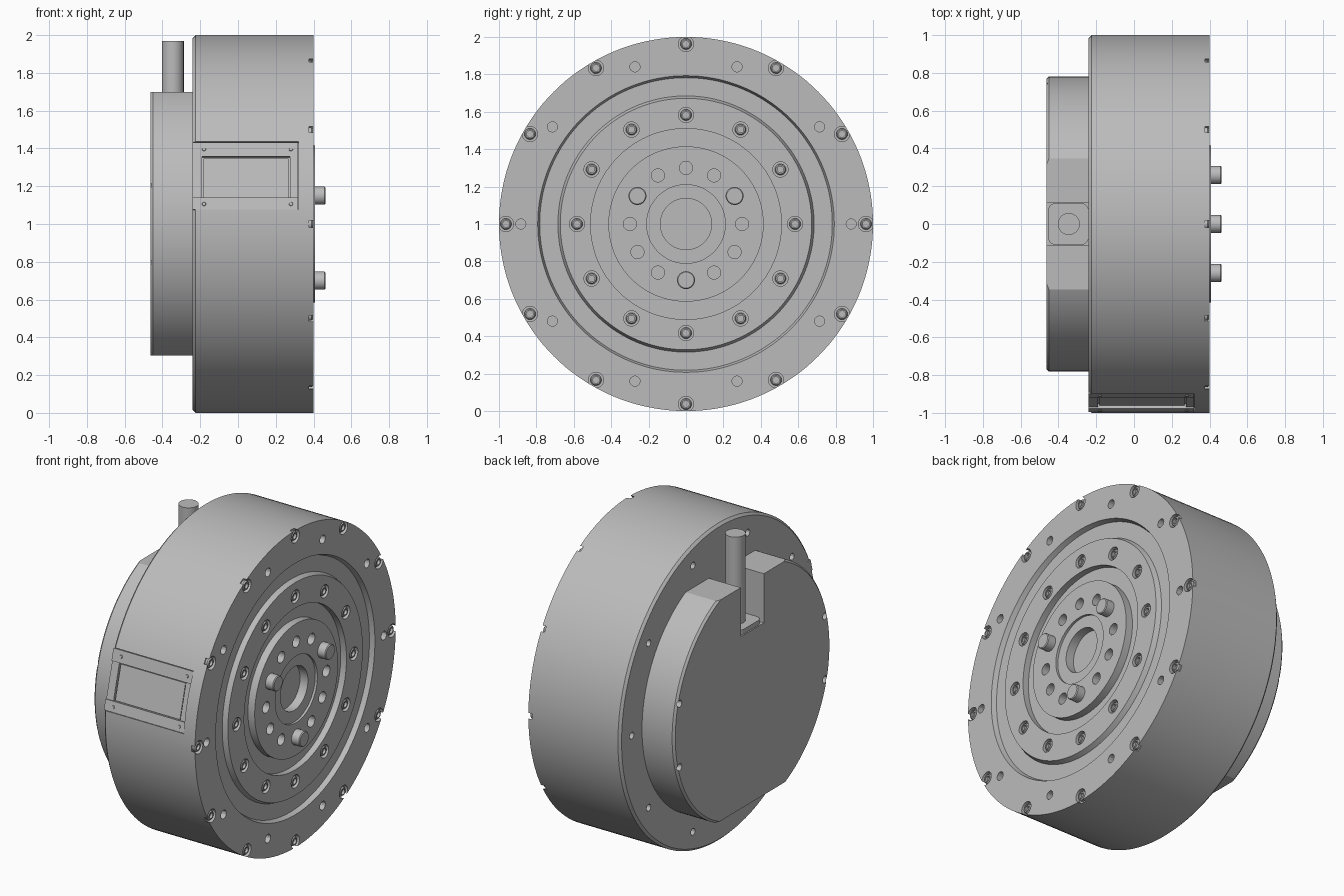
import bpy, bmesh, math
from mathutils import Matrix, Vector

cube = bpy.data.objects.get("Cube")
if cube:
    bpy.data.objects.remove(cube, do_unlink=True)

grey = bpy.data.materials.new("machined grey")
grey.use_nodes = True
COLOUR = (0.5, 0.5, 0.5, 1)
grey.diffuse_color = COLOUR
grey.node_tree.nodes["Principled BSDF"].inputs["Base Color"].default_value = COLOUR


def lathe(bm, profile, y=0, z=1, seg=24, phase=0):
    """Closed solid turned about the x axis; profile is (x, radius) from back to front."""
    rings = []
    for x, r in profile:
        rings.append([bm.verts.new((x, y + r * math.cos(a), z + r * math.sin(a)))
                      for a in (phase + math.tau * i / seg for i in range(seg))])
    for a, b in zip(rings, rings[1:]):
        for i in range(seg):
            j = (i + 1) % seg
            bm.faces.new((a[i], a[j], b[j], b[i]))
    bm.faces.new(rings[0][::-1])
    bm.faces.new(rings[-1])


def box(bm, lo, hi, matrix=Matrix()):
    lo, hi = Vector(lo), Vector(hi)
    place = matrix @ Matrix.Translation((lo + hi) / 2) @ Matrix.Diagonal((*(hi - lo), 1))
    bmesh.ops.create_cube(bm, size=1, matrix=place)


def ring(radius, count, skip=()):
    """Points (y, z) on a bolt circle."""
    return [(radius * math.cos(math.tau * i / count), 1 + radius * math.sin(math.tau * i / count))
            for i in range(count) if i not in skip]


def finish(name, bm, smooth=True):
    bmesh.ops.recalc_face_normals(bm, faces=bm.faces)
    mesh = bpy.data.meshes.new(name)
    bm.to_mesh(mesh)
    bm.free()
    ob = bpy.data.objects.new(name, mesh)
    bpy.context.collection.objects.link(ob)
    mesh.materials.append(grey)
    if smooth:
        shade(ob)
    return ob


def shade(ob):
    bpy.ops.object.select_all(action='DESELECT')
    ob.select_set(True)
    bpy.context.view_layer.objects.active = ob
    bpy.ops.object.shade_smooth_by_angle(angle=math.radians(25))


def carve(ob, bm):
    cutter = finish("cutter", bm, False)
    cutter.hide_render = True
    mod = ob.modifiers.new("cut", 'BOOLEAN')
    mod.operation, mod.solver, mod.object = 'DIFFERENCE', 'EXACT', cutter
    bpy.context.view_layer.objects.active = ob
    bpy.ops.object.modifier_apply(modifier=mod.name)
    bpy.data.objects.remove(cutter, do_unlink=True)
    shade(ob)


FACE, BACK, HUB = 0.40, -0.24, 0.407
outer_bolts, inner_bolts = ring(0.963, 12), ring(0.583, 12)
dowels = ring(0.883, 10)
PINS = (1, 5, 9)

# Main drum, with the stepped front face turned in one profile
bm = bmesh.new()
lathe(bm, [(BACK, 0.985), (BACK + 0.015, 1), (FACE, 1), (FACE, 0.793),
           (FACE - 0.03, 0.782), (FACE - 0.03, 0.685), (FACE, 0.672),
           (FACE, 0.51), (FACE - 0.04, 0.51), (FACE - 0.04, 0.415), (HUB, 0.415),
           (HUB, 0.21), (HUB - 0.015, 0.21), (HUB - 0.015, 0.137), (HUB - 0.07, 0.137)],
      seg=144)
drum = finish("drum", bm)

# Bolt recesses, dowel holes and hub holes
bm = bmesh.new()
for y, z in outer_bolts + inner_bolts:
    lathe(bm, [(FACE - 0.025, 0.041), (FACE + 0.05, 0.041)], y, z)
for y, z in dowels:
    lathe(bm, [(FACE - 0.06, 0.027), (FACE + 0.05, 0.027)], y, z, 16)
    lathe(bm, [(BACK - 0.05, 0.021), (BACK + 0.06, 0.021)], y, z, 16)
for y, z in ring(0.3, 12, PINS):
    lathe(bm, [(HUB - 0.06, 0.035), (HUB + 0.05, 0.035)], y, z)
carve(drum, bm)

# Flat side pocket for the access cover, lying along a chord of the drum
tilt = Matrix.Translation((0, 0, 1)) @ Matrix.Rotation(math.radians(-15.1), 4, 'X')
bm = bmesh.new()
box(bm, (BACK - 0.1, -1.2, -0.186), (0.32, -0.955, 0.186), tilt)
carve(drum, bm)

# Access cover: two clamp strips, end strips and an inset panel
bm = bmesh.new()
for lo, hi in ((0.107, 0.182), (-0.184, -0.12)):
    box(bm, (BACK, -0.98, lo), (0.318, -0.95, hi), tilt)
for lo, hi in ((BACK, -0.19), (0.275, 0.318)):
    box(bm, (lo, -0.972, -0.12), (hi, -0.95, 0.107), tilt)
box(bm, (-0.183, -0.965, -0.117), (0.268, -0.95, 0.1), tilt)
cover = finish("access_cover", bm, False)

# Tiny screws of the cover
bm = bmesh.new()
for x in (-0.18, 0.28):
    for z in (0.145, -0.155):
        place = tilt @ Matrix.Translation((x, -0.98, z)) @ Matrix.Rotation(math.pi / 2, 4, 'X')
        bmesh.ops.create_cone(bm, cap_ends=True, segments=12, radius1=0.012,
                              radius2=0.009, depth=0.008, matrix=place)
finish("cover_screws", bm)

# Socket-head bolts on both circles
bm = bmesh.new()
for y, z in outer_bolts + inner_bolts:
    lathe(bm, [(FACE - 0.04, 0.03), (FACE - 0.012, 0.03), (FACE - 0.004, 0.024),
               (FACE - 0.004, 0.017), (FACE - 0.02, 0.017)], y, z, 18)
finish("socket_bolts", bm)

# Locating pins on the hub
bm = bmesh.new()
for i in PINS:
    y, z = ring(0.3, 12)[i]
    lathe(bm, [(HUB - 0.03, 0.048), (0.458, 0.048), (0.463, 0.043)], y, z, 32)
finish("hub_pins", bm)

# Rear housing: a disc with flat top and bottom and a cable slot
bm = bmesh.new()
lathe(bm, [(-0.463, 0.768), (-0.45, 0.781), (BACK + 0.01, 0.781)], seg=128)
housing = finish("rear_housing", bm)
bm = bmesh.new()
box(bm, (-1, -1, 1.7), (1, 1, 2.2))
box(bm, (-1, -1, -0.2), (1, 1, 0.305))
carve(housing, bm)
bm = bmesh.new()
box(bm, (-1, -0.115, 1.39), (BACK, 0.115, 2))
for y in (-0.725, 0.725):
    for z in (0.8, 1.2):
        lathe(bm, [(-0.5, 0.022), (-0.42, 0.022)], y, z, 16)
carve(housing, bm)

# Cable gland and cable standing in the slot
bm = bmesh.new()
box(bm, (-0.455, -0.11, 1.38), (BACK, 0.11, 1.42))
upright = [e for e in bm.edges if abs(e.verts[0].co.z - e.verts[1].co.z) > 0.01]
bmesh.ops.bevel(bm, geom=upright, offset=0.04, segments=5, profile=0.5, affect='EDGES')
finish("cable_gland", bm)
bm = bmesh.new()
bmesh.ops.create_cone(bm, cap_ends=True, segments=40, radius1=0.058, radius2=0.058,
                      depth=0.57, matrix=Matrix.Translation((-0.345, 0, 1.685)))
finish("cable", bm)
